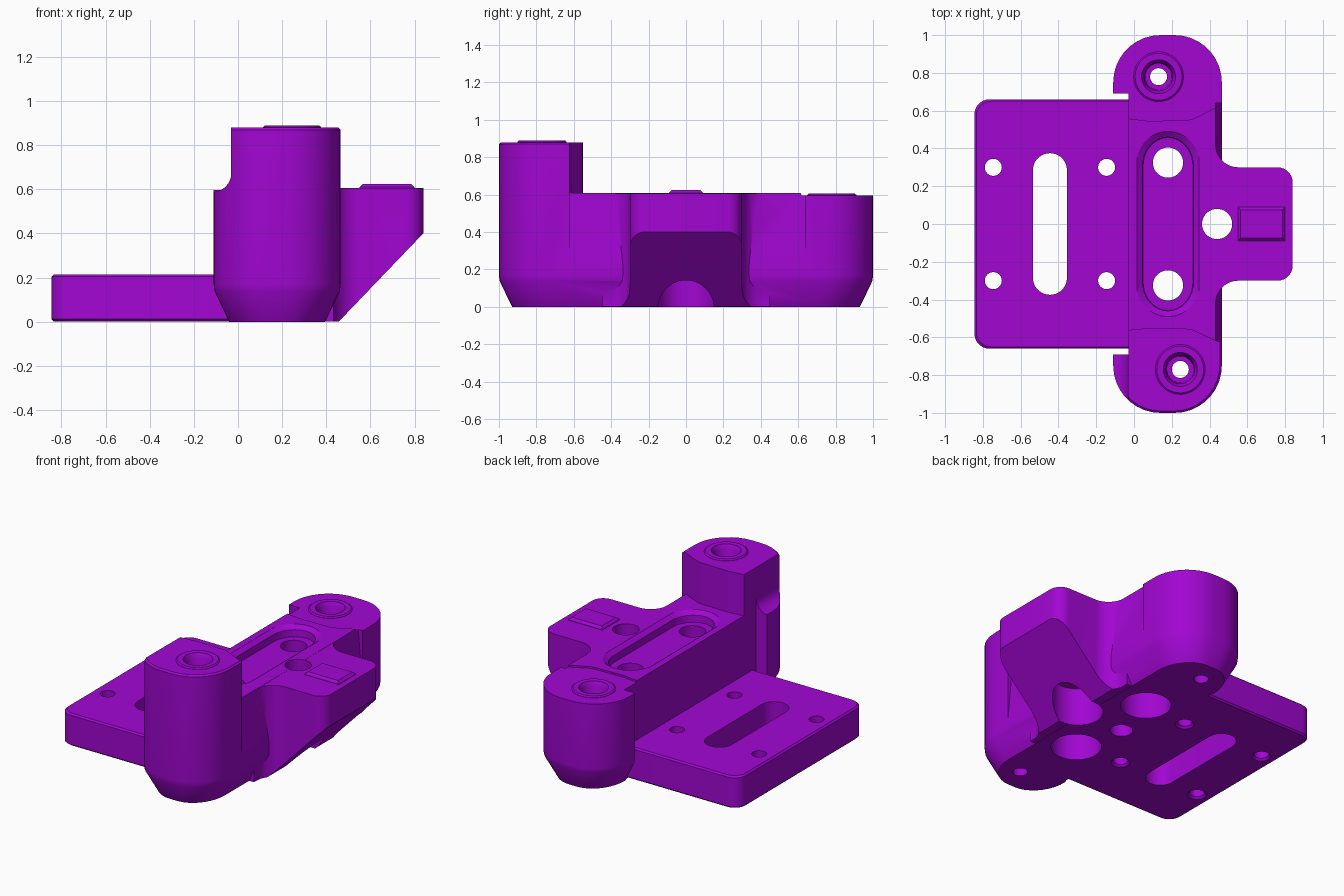
import bpy, bmesh, math
from mathutils import Vector

if "Cube" in bpy.data.objects:
    bpy.data.objects.remove(bpy.data.objects["Cube"])

purple = bpy.data.materials.new("purple plastic")
purple.diffuse_color = (0.36, 0.002, 0.65, 1)
purple.use_nodes = True
purple.node_tree.nodes["Principled BSDF"].inputs["Base Color"].default_value = purple.diffuse_color


def outline(corners, n=9):
    """Closed outline from (x, y, radius) corners, each rounded by its radius."""
    pts = []
    for i, (x, y, r) in enumerate(corners):
        p = Vector((x, y))
        if r == 0:
            pts.append(p)
            continue
        a = (Vector(corners[i - 1][:2]) - p).normalized()
        b = (Vector(corners[(i + 1) % len(corners)][:2]) - p).normalized()
        half = a.angle(b) / 2
        c = p + (a + b).normalized() * r / math.sin(half)
        t = r / math.tan(half)
        s, e = p + a * t - c, p + b * t - c
        turn = math.atan2(s.x * e.y - s.y * e.x, s.dot(e))
        for k in range(n + 1):
            w = turn * k / n
            pts.append(c + Vector((s.x * math.cos(w) - s.y * math.sin(w),
                                   s.x * math.sin(w) + s.y * math.cos(w))))
    return pts


def rect(x0, x1, y0, y1, r=0):
    return outline([(x0, y0, r), (x1, y0, r), (x1, y1, r), (x0, y1, r)])


def circle(x, y, r, n=40):
    return [Vector((x + r * math.cos(2 * math.pi * i / n),
                    y + r * math.sin(2 * math.pi * i / n))) for i in range(n)]


def loft(name, pts, levels, along_y=False):
    """Solid from an outline at levels (height, inset)."""
    xs, ys = [p.x for p in pts], [p.y for p in pts]
    cx, cy = (min(xs) + max(xs)) / 2, (min(ys) + max(ys)) / 2
    w, h = max(xs) - min(xs), max(ys) - min(ys)
    bm = bmesh.new()
    rings = []
    for z, d in levels:
        ring = []
        for p in pts:
            u = cx + (p.x - cx) * (w - 2 * d) / w
            v = cy + (p.y - cy) * (h - 2 * d) / h
            ring.append(bm.verts.new((u, z, v) if along_y else (u, v, z)))
        rings.append(ring)
    n = len(pts)
    for lo, hi in zip(rings, rings[1:]):
        for i in range(n):
            j = (i + 1) % n
            bm.faces.new((lo[i], lo[j], hi[j], hi[i]))
    bm.faces.new(rings[0][::-1])
    bm.faces.new(rings[-1])
    bmesh.ops.recalc_face_normals(bm, faces=bm.faces)
    me = bpy.data.meshes.new(name)
    bm.to_mesh(me)
    bm.free()
    me.materials.append(purple)
    ob = bpy.data.objects.new(name, me)
    bpy.context.collection.objects.link(ob)
    return ob


def volume(ob):
    bm = bmesh.new()
    bm.from_mesh(ob.data)
    v = bm.calc_volume()
    bm.free()
    return v


def combine(base, other, op):
    """Boolean, keeping the first solver result with a sensible volume."""
    before, v0 = base.data.copy(), volume(base)
    bpy.context.view_layer.objects.active = base
    for solver in ('MANIFOLD', 'EXACT'):
        m = base.modifiers.new(op.lower(), 'BOOLEAN')
        m.operation, m.solver, m.object = op, solver, other
        try:
            bpy.ops.object.modifier_apply(modifier=m.name)
            v = volume(base)
            if (v0 * 0.999 < v < v0 * 2) if op == 'UNION' else (v0 * 0.5 < v < v0 * 0.999999):
                break
        except RuntimeError:
            pass
        base.modifiers.clear()
        base.data = before.copy()
    bpy.data.objects.remove(other)


def add(ob):
    combine(body, ob, 'UNION')


def cut(ob):
    combine(body, ob, 'DIFFERENCE')


# main body with tapered foot, full tower height
body = loft("mount_bracket", rect(-0.11, 0.465, -1, 1, 0.25),
            [(0, 0.07), (0.02, 0.06), (0.14, 0.003), (0.17, 0), (0.87, 0), (0.88, 0.01)])

# lower everything behind the front tower
cut(loft("upper_cutter", outline([(-0.3, -0.59, 0), (0.08, -0.55, 0.12), (0.3, -0.555, 0.12),
                                  (0.44, -0.62, 0.03), (0.6, -0.64, 0), (0.6, 1.2, 0), (-0.3, 1.2, 0)]),
         [(0.608, 0), (1.2, 0)]))

# slightly lower pad on the back boss
cut(loft("pad_cutter", outline([(-0.3, 0.59, 0), (0.08, 0.545, 0.12), (0.3, 0.55, 0.12),
                                (0.44, 0.62, 0.03), (0.6, 0.64, 0), (0.6, 1.2, 0), (-0.3, 1.2, 0)]),
         [(0.596, 0), (0.7, 0)]))

# slightly leaning right wall
cut(loft("wall_cutter", outline([(0.467, 0.2, 0), (0.6, 0.2, 0), (0.6, 0.65, 0), (0.428, 0.65, 0)]),
         [(-0.62, 0), (0.64, 0)], True))

# flat wall behind the base plate
cut(loft("left_cutter", rect(-0.5, -0.03, -0.69, 0.69), [(-0.1, 0), (1.2, 0)]))

# scooped left shoulder on the tower
cut(loft("shoulder_cutter", outline([(-0.3, 0.588, 0)]
         + [(-0.115 + 0.084 * math.sin(a * math.pi / 16), 0.672 - 0.084 * math.cos(a * math.pi / 16), 0)
            for a in range(9)] + [(-0.031, 1.1, 0), (-0.3, 1.1, 0)]),
         [(-1.1, 0), (-0.6, 0)], True))

# side tab with a sloping underside
tab = loft("side_tab", outline([(0.2, -0.45, 0), (0.432, -0.45, 0), (0.432, -0.3, 0.12), (0.84, -0.3, 0.08),
                                (0.84, 0.3, 0.08), (0.432, 0.3, 0.12), (0.432, 0.45, 0), (0.2, 0.45, 0)]),
           [(0.001, 0), (0.607, 0)])
combine(tab, loft("slope_cutter", outline([(0.36, -0.1, 0), (1.0, -0.1, 0), (1.0, 0.568, 0)]),
                  [(-0.6, 0), (0.6, 0)], True), 'DIFFERENCE')
add(tab)
add(loft("tab_pad", rect(0.55, 0.8, -0.09, 0.09), [(0.58, 0), (0.61, 0), (0.625, 0.015)]))

# base plate with a long slot and four screw holes
add(loft("base_plate", rect(-0.845, 0.1, -0.66, 0.66, 0.08),
         [(0.002, 0.01), (0.012, 0), (0.205, 0), (0.215, 0.01)]))
cut(loft("slot_cutter", rect(-0.535, -0.355, -0.375, 0.375, 0.0899), [(-0.1, 0), (0.3, 0)]))
for x in (-0.745, -0.145):
    for y in (-0.3, 0.3):
        cut(loft("screw_hole", circle(x, y, 0.045),
                 [(-0.02, -0.012), (0.003, -0.012), (0.015, 0), (0.3, 0)]))

# long pocket in the top
cut(loft("pocket_cutter", rect(0.015, 0.345, -0.49, 0.49, 0.164),
         [(0.54, 0.033), (0.585, 0.03), (0.608, 0), (0.7, 0)]))

# three bolt holes, wide from below
for x, y in ((0.18, 0.325), (0.18, -0.325), (0.44, 0)):
    cut(loft("bolt_hole", circle(x, y, 0.08), [(-0.1, 0), (0.8, 0)]))
    cut(loft("bolt_head_hole", circle(x, y, 0.152), [(-0.1, 0), (0.25, 0)]))
cut(loft("blind_hole", circle(0.1, 0, 0.068), [(-0.1, 0), (0.12, 0)]))

# raised rings and stepped bores on the end bosses
for x, y, z in ((0.13, 0.78, 0.596), (0.245, -0.77, 0.88)):
    add(loft("boss_ring", circle(x, y, 0.132), [(z - 0.05, 0), (z + 0.002, 0), (z + 0.009, 0.008)]))
    cut(loft("insert_bore", circle(x, y, 0.09),
             [(z - 0.25, 0.02), (z - 0.02, 0.015), (z + 0.009, 0), (z + 0.1, 0)]))
    cut(loft("through_bore", circle(x, y, 0.045), [(-0.1, 0), (z, 0)]))

bpy.ops.object.select_all(action='DESELECT')
body.select_set(True)
bpy.context.view_layer.objects.active = body
bpy.ops.object.shade_smooth_by_angle(angle=math.radians(30))
